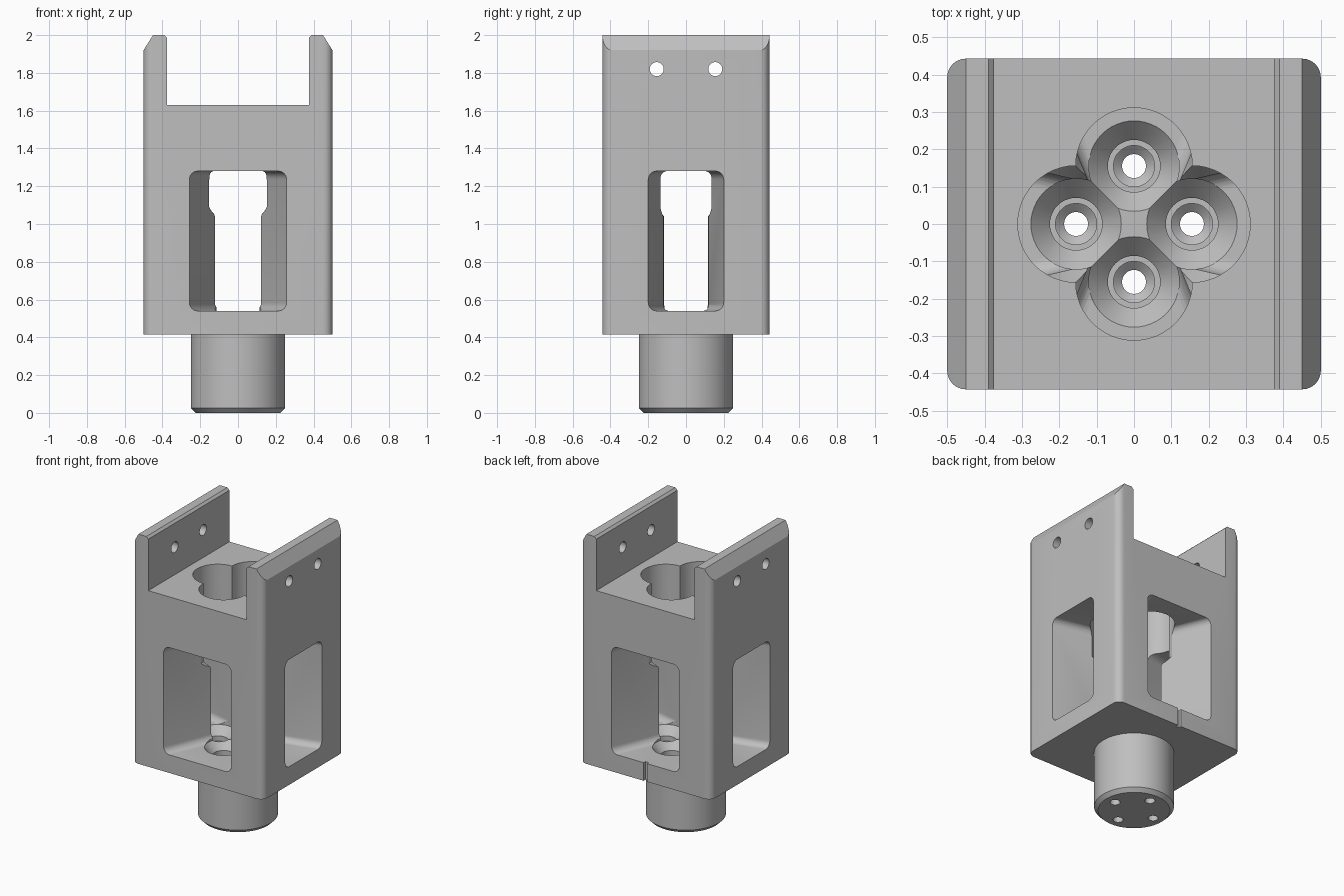
import bpy, bmesh
from math import pi, sin, cos, radians
from mathutils import Matrix, Vector

if "Cube" in bpy.data.objects:
    bpy.data.objects.remove(bpy.data.objects["Cube"], do_unlink=True)

steel = bpy.data.materials.new("machined grey")
steel.use_nodes = True
grey = (0.52, 0.52, 0.52, 1)
steel.diffuse_color = grey
steel.node_tree.nodes["Principled BSDF"].inputs["Base Color"].default_value = grey

HALF_Y = 0.4425
FLOOR, CEIL = 0.54, 1.28
BASE, DECK, TOP = 0.415, 1.63, 2.0
SPREAD = 0.155


def loft(name, rings):
    """Solid skinned over a list of matching closed rings."""
    bm = bmesh.new()
    loops = [[bm.verts.new(p) for p in ring] for ring in rings]
    n = len(loops[0])
    for a, b in zip(loops, loops[1:]):
        for i in range(n):
            j = (i + 1) % n
            bm.faces.new((a[i], a[j], b[j], b[i]))
    bm.faces.new(loops[0])
    bm.faces.new(loops[-1])
    bmesh.ops.recalc_face_normals(bm, faces=bm.faces)
    mesh = bpy.data.meshes.new(name)
    bm.to_mesh(mesh)
    bm.free()
    mesh.materials.append(steel)
    obj = bpy.data.objects.new(name, mesh)
    bpy.context.collection.objects.link(obj)
    return obj


def rounded_rect(w, h, r, steps=6):
    pts = []
    for k, (sx, sy) in enumerate(((1, 1), (-1, 1), (-1, -1), (1, -1))):
        for s in range(steps + 1):
            a = (k + s / steps) * pi / 2
            pts.append((sx * (w - r) + r * cos(a), sy * (h - r) + r * sin(a)))
    return pts


def lathe(name, profile, centre=(0, 0), sides=48):
    turns = [2 * pi * i / sides for i in range(sides)]
    return loft(name, [[(centre[0] + r * cos(t), centre[1] + r * sin(t), z) for t in turns]
                       for r, z in profile])


def extrude_y(name, pts, y0, y1):
    return loft(name, [[(x, y, z) for x, z in pts] for y in (y0, y1)])


def boolean(target, tool, op="DIFFERENCE"):
    mod = target.modifiers.new("cut", "BOOLEAN")
    mod.operation, mod.solver, mod.object = op, "EXACT", tool
    bpy.context.view_layer.objects.active = target
    bpy.ops.object.modifier_apply(modifier=mod.name)
    bpy.data.objects.remove(tool, do_unlink=True)


# Main block with rounded upright corners
plan = rounded_rect(0.5, HALF_Y, 0.05)
body = loft("holder_body", [[(x, y, z) for x, y in plan] for z in (BASE, TOP)])

# Round stem with a chamfered foot
stem = lathe("stem", [(0.225, 0), (0.25, 0.025), (0.25, 0.45)], sides=64)
boolean(body, stem, "UNION")

# Open channel between the two cheeks, with a small inner lip chamfer
half = [(0.375, DECK), (0.375, 1.985), (0.39, TOP), (0.44, 2.05)]
channel = half + [(-x, z) for x, z in reversed(half)]
boolean(body, extrude_y("channel", channel, -0.6, 0.6))

# Sloped outer top edges
for s in (-1, 1):
    wedge = [(s * 0.45, TOP), (s * 0.425, 2.04), (s * 0.6, 2.04), (s * 0.525, 1.88)]
    boolean(body, extrude_y("edge_slope", wedge, -0.6, 0.6))

# Tapering windows on all four sides, meeting in the middle
mid, tall = (FLOOR + CEIL) / 2, (CEIL - FLOOR) / 2
for turn in range(4):
    if turn % 2:
        outer, throat, tip, wall = 0.2, 0.11, 0.12, 0.5
    else:
        outer, throat, tip, wall = 0.258, 0.12, 0.11, HALF_Y
    slope = (outer - throat) / (wall - tip)
    rot = Matrix.Rotation(turn * pi / 2, 3, "Z")
    rings = []
    for d in (wall + 0.1, -0.02):
        w = outer + slope * (d - wall)
        rings.append([rot @ Vector((x, -d, mid + z)) for x, z in rounded_rect(w, tall, 0.045)])
    boolean(body, loft("window", rings))

# Four stepped bores from the deck down through the stem
bore = [(0.032, -0.05), (0.032, 0.40), (0.055, 0.42), (0.055, 0.45), (0.07, 0.45),
        (0.07, 0.485), (0.121, FLOOR), (0.121, 1.04), (0.156, 1.09), (0.156, 1.75)]
for x, y in ((1, 0), (0, 1), (-1, 0), (0, -1)):
    boolean(body, lathe("bore", bore, (x * SPREAD, y * SPREAD)))

# Pin holes through both cheeks
for s in (-1, 1):
    turns = [2 * pi * i / 32 for i in range(32)]
    pin = loft("pin_hole", [[(x, s * SPREAD + 0.037 * cos(t), 1.82 + 0.037 * sin(t))
                             for t in turns] for x in (-0.7, 0.7)])
    boolean(body, pin)

# Index groove under the back window
groove = [(-0.013, 0.38), (0.013, 0.38), (0.013, 0.6), (-0.013, 0.6)]
boolean(body, extrude_y("groove", groove, HALF_Y - 0.02, 0.5))

bpy.ops.object.select_all(action="DESELECT")
body.select_set(True)
bpy.context.view_layer.objects.active = body
bpy.ops.object.shade_smooth_by_angle(angle=radians(25))
